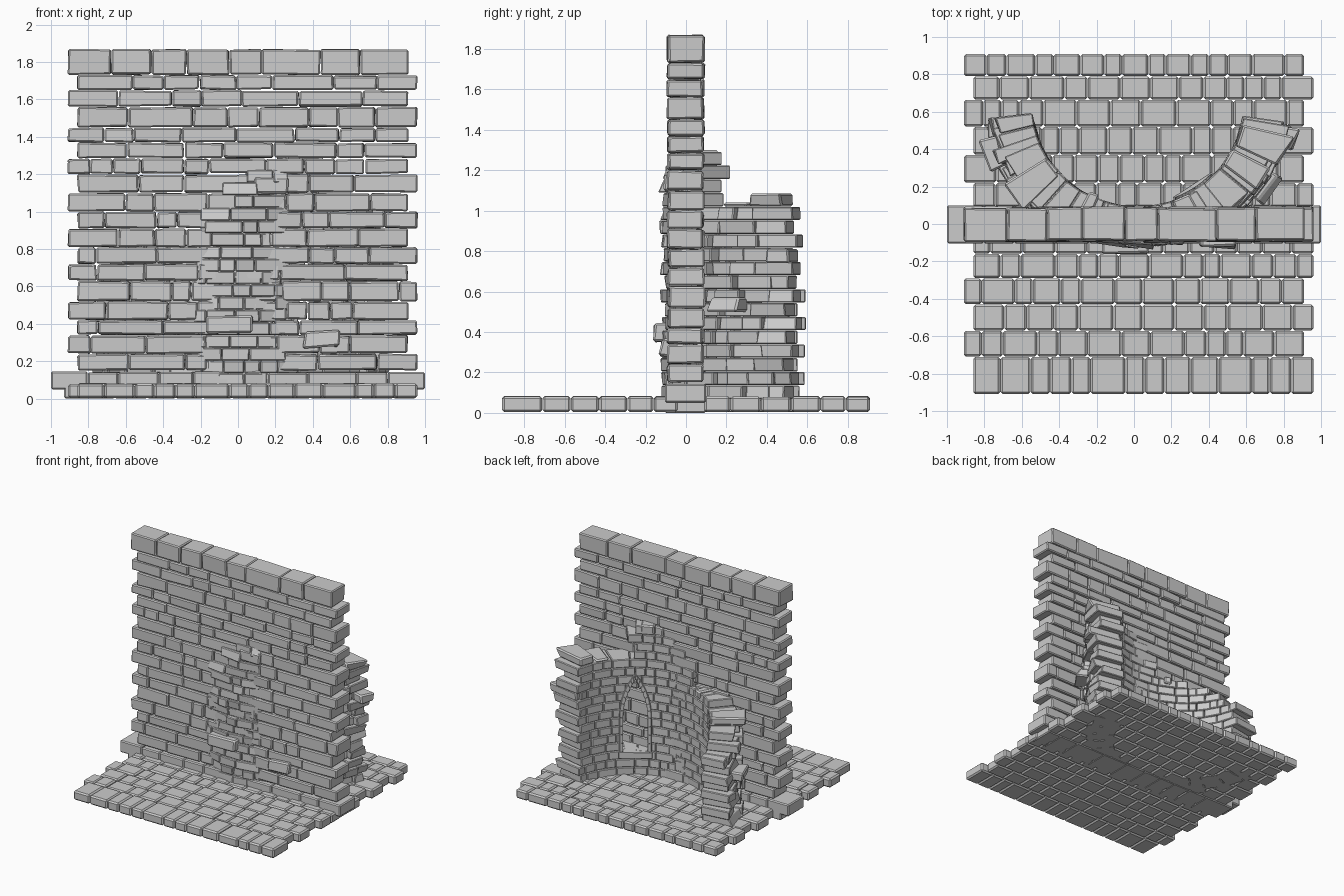
import bpy, bmesh, math, random

if "Cube" in bpy.data.objects:
    bpy.data.objects.remove(bpy.data.objects["Cube"])

R = random.Random(7)
CX, CY = 0.02, 0.66          # centre of the curved ruin
RI, RO = 0.57, 0.775         # inner and outer radius


def block(bm, pts):
    """Six-sided stone from 4 bottom + 4 top corners (counter-clockwise)."""
    v = [bm.verts.new(p) for p in pts]
    for f in ((3, 2, 1, 0), (4, 5, 6, 7), (0, 1, 5, 4), (1, 2, 6, 5), (2, 3, 7, 6), (3, 0, 4, 7)):
        bm.faces.new([v[i] for i in f])


def box(bm, x0, x1, y0, y1, z0, z1, jit=0.0):
    q = ((x0, y0), (x1, y0), (x1, y1), (x0, y1))
    j = lambda: R.uniform(-jit, jit)
    block(bm, [(x + j(), y + j(), z + j()) for z in (z0, z1) for x, y in q])


def polar(a, r, z):
    a = math.radians(a)
    return (CX + r * math.sin(a), CY - r * math.cos(a), z)


def wedge(bm, a0, a1, r0, r1, z0, z1, jit=0.0):
    """Stone of the curved wall; only the outer corners are roughened."""
    pts = []
    for z in (z0, z1):
        for a, r in ((a0, r1), (a1, r1), (a1, r0), (a0, r0)):
            k = jit if r == r1 else jit * 0.2
            p = polar(a, r + R.uniform(-k, k), z)
            pts.append(p)
    block(bm, pts)


def cuts(a, b, lo, hi):
    """Random joints from a to b."""
    xs = [a]
    while b - xs[-1] > hi:
        xs.append(xs[-1] + min(R.uniform(lo, hi), b - xs[-1] - lo))
    return xs + [b]


def finish(name, bm, bevel):
    bmesh.ops.recalc_face_normals(bm, faces=bm.faces)
    me = bpy.data.meshes.new(name)
    bm.to_mesh(me)
    bm.free()
    ob = bpy.data.objects.new(name, me)
    bpy.context.collection.objects.link(ob)
    m = ob.modifiers.new("worn_edges", 'BEVEL')
    m.width, m.segments, m.limit_method = bevel, 1, 'ANGLE'
    return ob


def lerp_table(t, x):
    for (a, u), (b, v) in zip(t, t[1:]):
        if x <= b:
            return u + (v - u) * max(0, x - a) / (b - a)
    return t[-1][1]


# floor: staggered paving rows
bm = bmesh.new()
ys = [0.91, 0.79, 0.665, 0.52, 0.37, 0.22, 0.09, -0.04, -0.16, -0.29, -0.43, -0.57, -0.71, -0.91]
for i, (y1, y0) in enumerate(zip(ys, ys[1:])):
    left = -0.86 if (i % 2 if i < 8 else (i + 1) % 2) else -0.91
    xs = cuts(left, left + 1.82, 0.09, 0.19)
    for x0, x1 in zip(xs, xs[1:]):
        box(bm, x0 + .001, x1 - .001, y0 + .001, y1 - .001, 0.004, 0.08 + R.uniform(-.003, .004))
finish("paved_floor", bm, 0.011)

# straight wall: staggered courses
bm = bmesh.new()
zs = [1.87, 1.73, 1.65, 1.56, 1.45, 1.37, 1.285, 1.2, 1.1, 1.0, .91, .81, .72, .63, .52, .42, .34, .24, .15]
for i, (z1, z0) in enumerate(zip(zs, zs[1:])):
    left = -0.86 if i % 2 else -0.91
    xs = cuts(left, left + 1.82, 0.17 if i == 0 else 0.1, 0.35)
    for x0, x1 in zip(xs, xs[1:]):
        d = R.uniform(-.006, .006)
        box(bm, x0 + .002, x1 - .002, -0.089 + d, 0.087 + d, z0 + .003, z1 - .003, 0.004)
finish("straight_wall", bm, 0.008)

# wider plinth course at the foot of the wall
bm = bmesh.new()
for z0, z1, a, b in ((.05, .15, -1, 1), (0, .085, -.93, .95)):
    xs = cuts(a, b, 0.12, 0.28)
    for x0, x1 in zip(xs, xs[1:]):
        box(bm, x0 + .001, x1 - .001, -0.105, 0.1, z0, z1 - R.uniform(0, .012))
finish("wall_plinth", bm, 0.008)

# pointed window opening in the curved wall (angle, height)
WA, WH, Z0, ZS, ZT = 33, 9.5, 0.27, 0.55, 0.86


def half_width(z, grow=0.0):
    """Half width of the opening in degrees at height z."""
    top = ZT + grow * 0.012
    if z < Z0 or z > top:
        return 0.0
    if z <= ZS:
        return WH + grow
    t = (z - ZS) / (top - ZS)
    return (WH + grow) * (1 - t ** 2)


# curved ruined wall with broken top line
TOP = [(-84, .6), (-60, .72), (-40, .9), (-20, .9), (-8, 1.04), (4, 1.19), (20, 1.22),
       (24, 1.3), (34, 1.24), (38, 1.03), (84, 1.03)]
bm = bmesh.new()
H = 0.068
for i in range(19):
    z0, z1 = i * H, (i + 1) * H
    e = 3.0 if i % 2 else 0.0
    joints = cuts(-83 + e + R.uniform(-1, 1), 81 - e + R.uniform(-1, 1), 6, 15)
    w = half_width((z0 + z1) / 2)
    for k, (a0, a1) in enumerate(zip(joints, joints[1:])):
        mid = (a0 + a1) / 2
        if (z0 + z1) / 2 > lerp_table(TOP, mid):
            continue
        exposed = z1 + H / 2 > lerp_table(TOP, mid)
        end = k in (0, len(joints) - 2)
        rough = 0.022 if exposed or end else 0.008
        ro = RO + (R.uniform(-.02, .05) if abs(mid) > 28 else R.uniform(-.012, .012))
        spans = [(a0, a1)]
        if w:
            spans = [(a0, min(a1, WA - w)), (max(a0, WA + w), a1)]
        for s0, s1 in spans:
            if s1 - s0 > 0.8:
                wedge(bm, s0 + .1, s1 - .1, RI + R.uniform(-.003, .003), ro,
                      z0 + (.004 if i == 0 else .001), z1 - .001, rough)
finish("curved_ruin_wall", bm, 0.007)

# window surround: two pointed rows of trim stones
bm = bmesh.new()
n = 9
lv = [Z0 + (ZS - Z0) * k / 4 for k in range(4)]
lv += [ZS + (ZT - ZS) * math.sin(k / n * math.pi / 2) for k in range(n + 1)]
for s in (-1, 1):
    for za, zb in zip(lv, lv[1:]):
        pts = []
        for r in (0.60, 0.553):
            for z, g in ((za, 0), (za, 2.8), (zb, 2.8), (zb, 0)):
                zz = z + g * 0.014 * max(0, (z - ZS) / (ZT - ZS))
                w = half_width(z) + g * (1 - 0.98 * max(0, (z - ZS) / (ZT - ZS)) ** 4)
                pts.append(polar(WA + s * w, r, zz))
        block(bm, pts)
wedge(bm, WA - 13, WA + 13, 0.55, 0.66, Z0 - .05, Z0)
finish("window_surround", bm, 0.003)

# loose, broken stones on the ruin and poking through the wall
bm = bmesh.new()
for a, da, r0, r1, z, h in ((71, 6, .58, .84, 1.02, .065), (58, 5, .57, .8, 1.02, .02),
                            (24, 5, .57, .74, 1.22, .08), (-3, 4, .58, .75, 1.02, .07),
                            (-70, 6, .6, .86, .42, .07), (-52, 6, .58, .86, .76, .06),
                            (56, 6, .6, .86, .5, .07), (76, 4, .6, .87, .74, .07),
                            (-25, 3, .55, .7, .84, .06)):
    wedge(bm, a - da, a + da, r0, r1, z, z + h, 0.03)
box(bm, -.17, .08, -.16, 0, .35, .445, .006)
box(bm, .35, .53, -.125, 0, .27, .35, .02)
box(bm, .09, .27, -.11, 0, 1.1, 1.18, .005)
finish("loose_stones", bm, 0.01)
